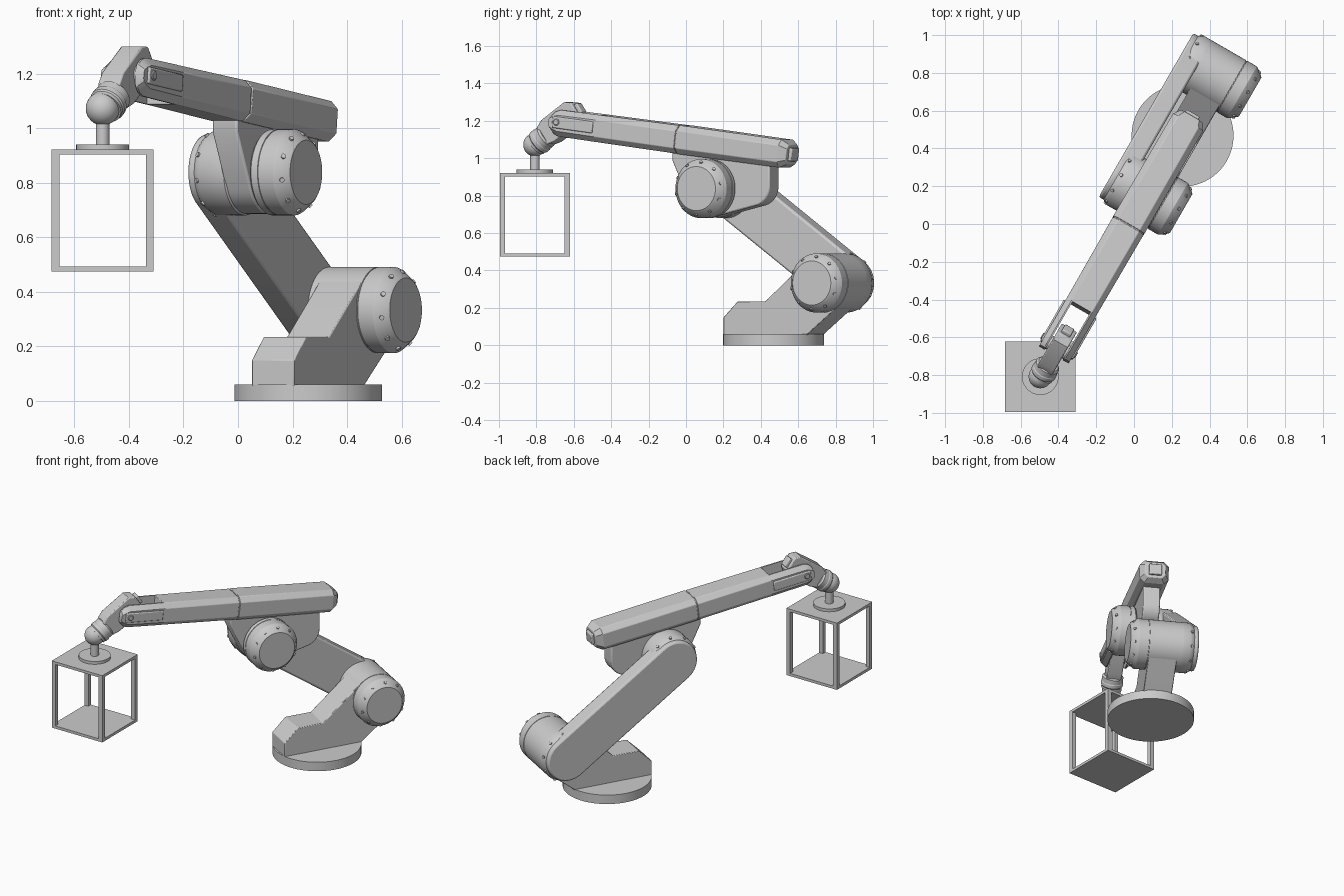
import bpy, bmesh
from math import sin, cos, pi, radians
from mathutils import Matrix, Vector
from mathutils.geometry import convex_hull_2d

if "Cube" in bpy.data.objects:
    bpy.data.objects.remove(bpy.data.objects["Cube"])

# Arm frame: x runs forward along the arm, y to its side, origin at the base centre
T, R = Matrix.Translation, Matrix.Rotation
ARM = T((0.257, 0.468, 0)) @ R(radians(240), 4, 'Z')


def finish(name, bm, mat, bevel=0):
    bmesh.ops.recalc_face_normals(bm, faces=bm.faces)
    bm.transform(mat)
    me = bpy.data.meshes.new(name)
    bm.to_mesh(me)
    bm.free()
    ob = bpy.data.objects.new(name, me)
    bpy.context.collection.objects.link(ob)
    bpy.context.view_layer.objects.active = ob
    ob.select_set(True)
    bpy.ops.object.shade_smooth_by_angle(angle=radians(28))
    ob.select_set(False)
    if bevel:
        m = ob.modifiers.new("bevel", 'BEVEL')
        m.width, m.segments, m.angle_limit = bevel, 2, radians(40)
    return ob


def loft(name, rings, mat, bevel=0):
    """Skin a list of equal-length closed rings and cap both ends."""
    bm = bmesh.new()
    vs = [[bm.verts.new(p) for p in ring] for ring in rings]
    n = len(vs[0])
    for a, b in zip(vs, vs[1:]):
        for i in range(n):
            bm.faces.new((a[i], a[(i + 1) % n], b[(i + 1) % n], b[i]))
    bm.faces.new(vs[0])
    bm.faces.new(vs[-1])
    return finish(name, bm, mat, bevel)


def extrude(name, pts, y0, y1, mat=ARM, bevel=0.004):
    return loft(name, [[(x, y, z) for x, z in pts] for y in (y0, y1)], mat, bevel)


def arc(cx, cz, r, a0=0, a1=360, n=48):
    return [(cx + r * cos(radians(a0 + (a1 - a0) * i / n)),
             cz + r * sin(radians(a0 + (a1 - a0) * i / n))) for i in range(n + 1)]


def hull(pts):
    return [pts[i] for i in convex_hull_2d([Vector(p) for p in pts])]


def lathe(name, prof, mat, n=48):
    """Turn (radius, height) points around local z."""
    return loft(name, [[(r * cos(2 * pi * i / n), r * sin(2 * pi * i / n), h)
                        for i in range(n)] for r, h in prof], mat)


def box(name, size, loc, mat=Matrix(), bevel=0):
    bm = bmesh.new()
    bmesh.ops.create_cube(bm, size=1)
    return finish(name, bm, mat @ T(loc) @ Matrix.Diagonal((*size, 1)), bevel)


def joint_axis(u, z):
    # local z of the result points along the arm's +y side
    return ARM @ T((u, 0, z)) @ R(-pi / 2, 4, 'X')


def bolts(name, mat, r, h, tilt, n=10, size=0.009):
    bm = bmesh.new()
    for i in range(n):
        m = R(2 * pi * i / n + 0.2, 4, 'Z') @ T((r, 0, h)) @ R(tilt, 4, 'Y')
        bmesh.ops.create_cone(bm, cap_ends=True, segments=12, radius1=size,
                              radius2=size, depth=0.014, matrix=m)
    finish(name, bm, mat)


SH, EL = (-0.356, 0.333), (0.361, 0.838)      # shoulder and elbow centres

# Base disc and shoulder bracket
lathe("base_disc", [(0.27, 0), (0.27, 0.06)], ARM, 64)
extrude("shoulder_bracket",
        [(-0.255, 0.055), (0.258, 0.055), (0.258, 0.15), (0.171, 0.235), (0, 0.235)]
        + arc(*SH, 0.156, 49, 233), -0.09, 0.09)

# Joint drums with rounded, bolted caps
for name, c, v0, v1 in (("shoulder", SH, -0.13, 0.208), ("elbow", EL, 0.05, 0.2)):
    m = joint_axis(*c)
    g = v1 - 0.115
    lathe(name + "_drum", [(0.15, v0), (0.158, v0 + 0.008), (0.158, g), (0.155, g + 0.001),
                           (0.155, g + 0.004), (0.158, g + 0.005), (0.158, v1 - 0.05),
                           (0.154, v1 - 0.043), (0.126, v1 - 0.006), (0.118, v1)], m)
    bolts(name + "_bolts", m, 0.139, v1 - 0.024, radians(52))
m = joint_axis(*EL)
lathe("elbow_inner_drum", [(0.15, -0.05), (0.158, -0.058), (0.158, -0.165), (0.148, -0.185),
                           (0.135, -0.2)], m)
bolts("elbow_inner_bolts", m, 0.153, -0.175, radians(115))
m = joint_axis(*SH)
lathe("shoulder_inner_drum", [(0.158, -0.1), (0.158, -0.165), (0.148, -0.185), (0.135, -0.2)], m)
bolts("shoulder_inner_bolts", m, 0.153, -0.175, radians(115))
lathe("elbow_axle", [(0.11, -0.1), (0.11, 0.1)], joint_axis(*EL))

# Lower arm slab joining the shoulder and elbow
extrude("lower_arm", hull(arc(*SH, 0.142) + arc(*EL, 0.142)), -0.222, -0.115, bevel=0.012)

# Link that carries the upper arm on the elbow
extrude("elbow_link", hull(arc(*EL, 0.152) + arc(0.105, 0.85, 0.105)
                           + [(0.0, 1.0), (0.6, 1.05), (0.6, 0.985)]), -0.06, 0.046, bevel=0.008)

# Upper arm: chamfered beam, tilted up towards the wrist
BEAM = ARM @ T((0.56, -0.01, 1.10)) @ R(radians(-6.8), 4, 'Y')


def octagon(x, w, h, c):
    half = [(w, -h + c), (w, h - c), (w - c, h)]
    ring = half + [(-(w - c), h), (-w, h - c), (-w, -h + c), (-(w - c), -h), (w - c, -h)]
    return [(x, y, z) for y, z in ring]


loft("upper_arm_rear", [octagon(-0.675, 0.065, 0.052, 0.022), octagon(-0.635, 0.092, 0.075, 0.03),
                        octagon(-0.003, 0.095, 0.077, 0.03)], BEAM, 0.003)
loft("upper_arm_seam", [octagon(-0.006, 0.089, 0.072, 0.028), octagon(0.006, 0.089, 0.072, 0.028)],
     BEAM)
loft("upper_arm_front", [octagon(0.003, 0.094, 0.076, 0.03), octagon(0.505, 0.091, 0.073, 0.028)],
     BEAM, 0.003)
box("rear_plate", (0.03, 0.08, 0.07), (-0.678, 0, 0), BEAM, 0.006)

# Wrist fork: two prongs with raised side panels and pivot bolts
for side, s in (("right", 1), ("left", -1)):
    rings = []
    for x, h in ((0.5, 0.073), (0.735, 0.071), (0.765, 0.06), (0.785, 0.04), (0.79, 0.022)):
        c = min(0.028, h * 0.45)
        rings.append([(x, s * y, z) for y, z in
                      ((0.055, -h), (0.063, -h), (0.091, c - h), (0.091, h - c),
                       (0.063, h), (0.055, h))])
    loft(side + "_fork_prong", rings, BEAM)
    box(side + "_fork_panel", (0.25, 0.02, 0.062), (0.638, s * 0.09, 0.004), BEAM, 0.006)
    lathe(side + "_pivot_bolt", [(0.018, 0.08), (0.018, 0.103), (0.014, 0.106)],
          BEAM @ T((0.735, 0, 0.006)) @ R(-s * pi / 2, 4, 'X'), 20)

# Wrist block, sloping down to the ball
WRIST = ARM @ T((1.30, -0.01, 1.195)) @ R(radians(35), 4, 'Y')
extrude("wrist_block", [(-0.08, 0.072), (-0.115, 0.045), (-0.115, -0.045), (-0.08, -0.07),
                        (0.09, -0.066), (0.14, -0.052), (0.14, 0.055), (0.09, 0.074)],
        -0.046, 0.046, WRIST, 0.006)
box("wrist_back_cap", (0.03, 0.055, 0.06), (-0.12, 0, 0), WRIST, 0.006)
lathe("wrist_axle", [(0.04, -0.06), (0.04, 0.06)], WRIST @ R(pi / 2, 4, 'X'), 32)
lathe("wrist_collar", [(0.056, 0.125), (0.066, 0.135), (0.066, 0.165), (0.069, 0.17),
                       (0.069, 0.19), (0.064, 0.196), (0.064, 0.21)], WRIST @ R(pi / 2, 4, 'Y'))

# Ball, stem and flange above the cage
CAGE = T((-0.496, -0.808, 0))
bm = bmesh.new()
bmesh.ops.create_uvsphere(bm, u_segments=32, v_segments=16, radius=0.062)
finish("wrist_ball", bm, CAGE @ T((0, 0, 1.072)))
lathe("stem", [(0.025, 0.93), (0.025, 1.04)], CAGE, 32)
lathe("flange", [(0.097, 0.915), (0.097, 0.94)], CAGE)

# Open cage: two plates and four corner posts
box("cage_top", (0.374, 0.374, 0.018), (0, 0, 0.912), CAGE)
box("cage_bottom", (0.374, 0.374, 0.018), (0, 0, 0.483), CAGE)
for i, (sx, sy) in enumerate(((1, 1), (1, -1), (-1, 1), (-1, -1))):
    box(f"cage_post_{i}", (0.028, 0.028, 0.43), (sx * 0.173, sy * 0.173, 0.6975), CAGE)
